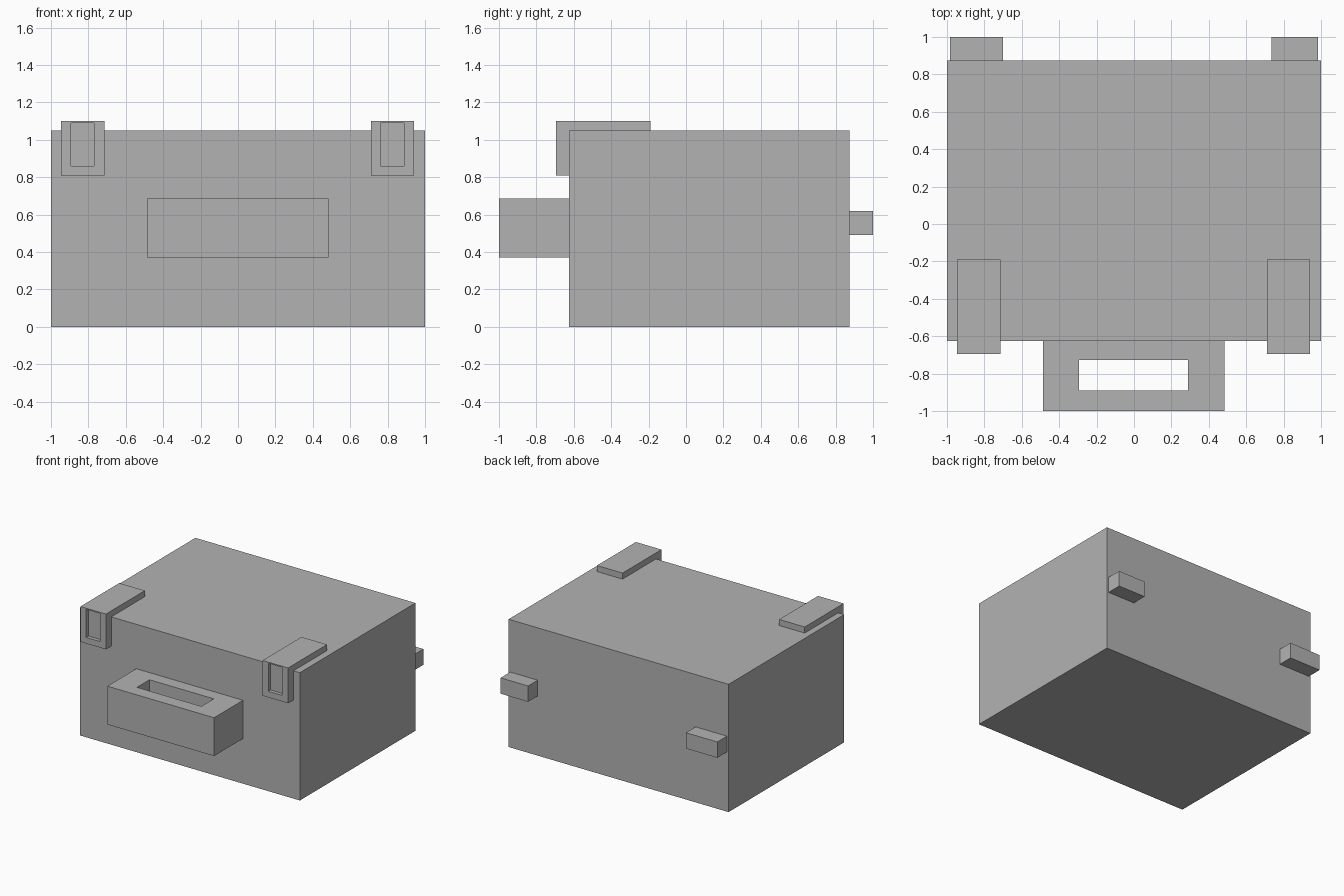
import bpy, bmesh
from mathutils import Vector

if "Cube" in bpy.data.objects:
    bpy.data.objects.remove(bpy.data.objects["Cube"])

grey = bpy.data.materials.new("plain grey")
grey.diffuse_color = (0.45, 0.45, 0.45, 1)
grey.use_nodes = True
grey.node_tree.nodes["Principled BSDF"].inputs["Base Color"].default_value = grey.diffuse_color


def finish(name, bm):
    bmesh.ops.recalc_face_normals(bm, faces=bm.faces)
    mesh = bpy.data.meshes.new(name)
    bm.to_mesh(mesh)
    bm.free()
    mesh.materials.append(grey)
    obj = bpy.data.objects.new(name, mesh)
    bpy.context.collection.objects.link(obj)
    return obj


def box(name, lo, hi):
    """Box between two opposite corners."""
    lo, hi = Vector(lo), Vector(hi)
    bm = bmesh.new()
    bmesh.ops.create_cube(bm, size=1)
    for v in bm.verts:
        v.co = (lo + hi) / 2 + v.co * (hi - lo)
    return finish(name, bm)


def extrude_profile(name, points, direction):
    bm = bmesh.new()
    face = bm.faces.new([bm.verts.new(p) for p in points])
    out = bmesh.ops.extrude_face_region(bm, geom=[face], use_keep_orig=True)
    verts = [g for g in out["geom"] if isinstance(g, bmesh.types.BMVert)]
    bmesh.ops.translate(bm, verts=verts, vec=direction)
    return finish(name, bm)


def cut(obj, lo, hi):
    """Subtract a box with a hidden cutter."""
    cutter = box(obj.name + "_cutter", lo, hi)
    cutter.hide_render = True
    cutter.hide_set(True)
    mod = obj.modifiers.new("opening", "BOOLEAN")
    mod.operation = "DIFFERENCE"
    mod.solver = "EXACT"
    mod.object = cutter


# Case body
FRONT, BACK, TOP = -0.625, 0.875, 1.05
box("case_body", (-1, FRONT, 0), (1, BACK, TOP))

# Handle with a slot from top to bottom
handle = box("handle", (-0.487, -1, 0.37), (0.483, FRONT, 0.685))
cut(handle, (-0.295, -0.89, 0.2), (0.29, -0.728, 0.9))

# L-shaped latches folded over the front top edge, with a recessed face
profile = [(-0.695, 0.81), (FRONT, 0.81), (FRONT, TOP),
           (-0.19, TOP), (-0.19, 1.1), (-0.695, 1.1)]
for side, x0, r0, r1 in (("left", -0.946, -0.893, -0.77),
                         ("right", 0.71, 0.763, 0.888)):
    latch = extrude_profile(side + "_latch", [(x0, y, z) for y, z in profile],
                            (0.232, 0, 0))
    cut(latch, (r0, -0.8, 0.86), (r1, -0.665, 1.09))

# Rear feet
box("left_rear_foot", (-0.985, BACK, 0.49), (-0.70, 1, 0.62))
box("right_rear_foot", (0.735, BACK, 0.49), (0.985, 1, 0.62))
